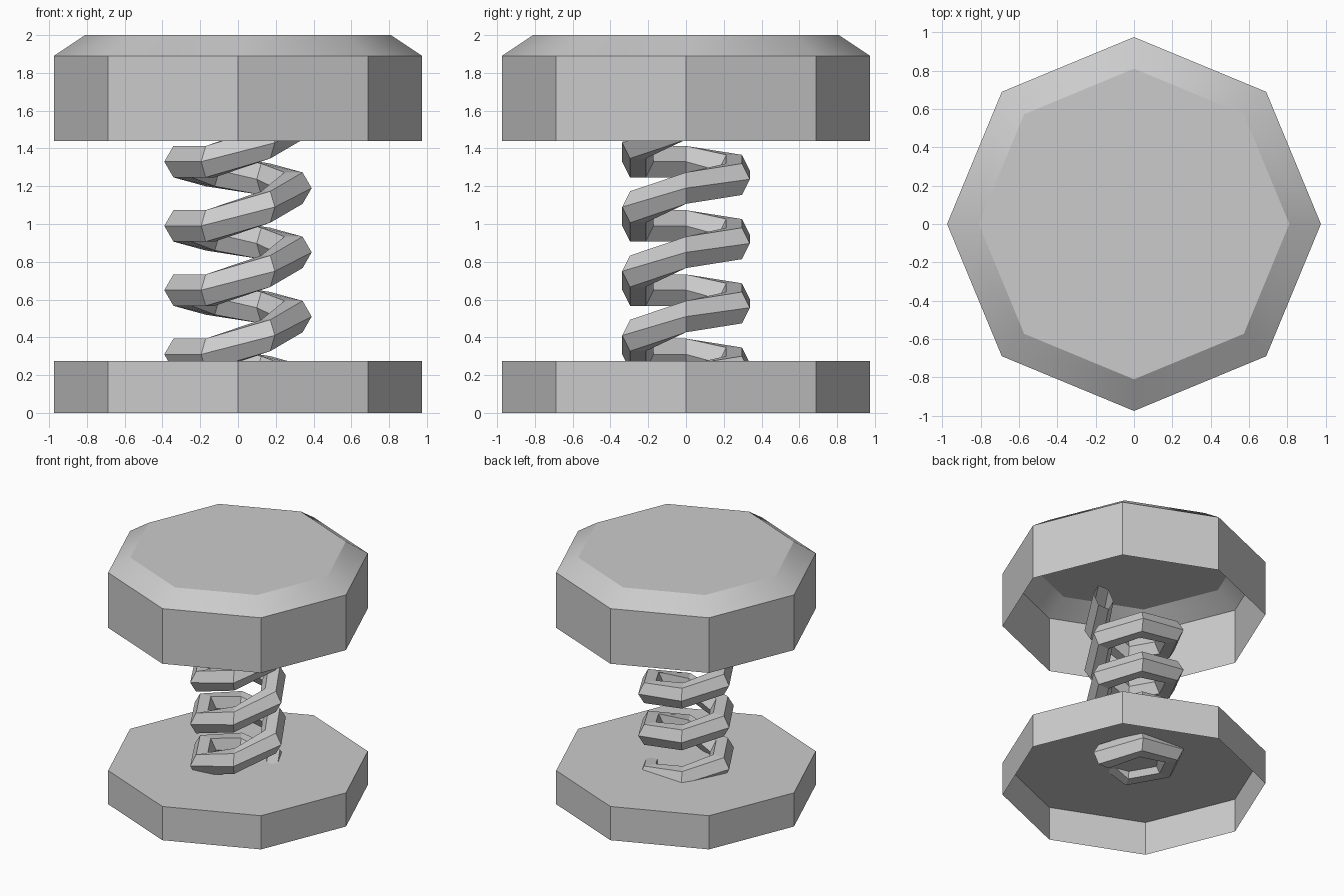
import bpy
import bmesh
import math

if "Cube" in bpy.data.objects:
    bpy.data.objects.remove(bpy.data.objects["Cube"])

grey = bpy.data.materials.new("light grey")
grey.diffuse_color = (0.6, 0.6, 0.6, 1)
grey.use_nodes = True
grey.node_tree.nodes["Principled BSDF"].inputs["Base Color"].default_value = grey.diffuse_color


def ring(bm, radius, z, sides=8):
    return [bm.verts.new((radius * math.cos(math.tau * i / sides),
                          radius * math.sin(math.tau * i / sides), z))
            for i in range(sides)]


def skin(bm, rings, closed_path=False):
    """Join neighbouring rings of vertices with quads."""
    for a, b in zip(rings, rings[1:]):
        n = len(a)
        for i in range(n):
            j = (i + 1) % n
            bm.faces.new((a[i], a[j], b[j], b[i]))


def finish(name, bm):
    mesh = bpy.data.meshes.new(name)
    bm.to_mesh(mesh)
    bm.free()
    mesh.materials.append(grey)
    obj = bpy.data.objects.new(name, mesh)
    bpy.context.collection.objects.link(obj)
    return obj


def open_drum(name, profile):
    """Octagonal shell, closed on top and open underneath."""
    bm = bmesh.new()
    rings = [ring(bm, r, z) for r, z in profile]
    skin(bm, rings)
    bm.faces.new(rings[-1])
    return finish(name, bm)


# Base plate and chamfered cap
open_drum("base_plate", [(0.975, 0), (0.975, 0.275)])
cap = open_drum("top_cap", [(0.975, 1.44), (0.975, 1.89), (0.81, 2.0)])
bpy.context.view_layer.objects.active = cap
cap.select_set(True)
bpy.ops.object.shade_smooth_by_angle(angle=math.radians(30))

# Spring: hexagonal wire, six segments per turn, with a flat step in each turn
bm = bmesh.new()
rise = [0, 0.047, 0.093, 0.14, 0.14, 0.24]
pitch, coil_r, wire_r, turns = 0.34, 0.294, 0.096, 4
rings = []
for k in range(turns * 6 + 1):
    a = math.tau * k / 6
    z0 = 0.17 + pitch * (k // 6) + rise[k % 6]
    section = []
    for i in range(6):
        t = math.tau * i / 6
        r = coil_r + wire_r * math.cos(t)
        section.append(bm.verts.new((r * math.cos(a), r * math.sin(a),
                                     z0 + wire_r * math.sin(t))))
    rings.append(section)
skin(bm, rings)
bmesh.ops.recalc_face_normals(bm, faces=bm.faces)
finish("spring", bm)
